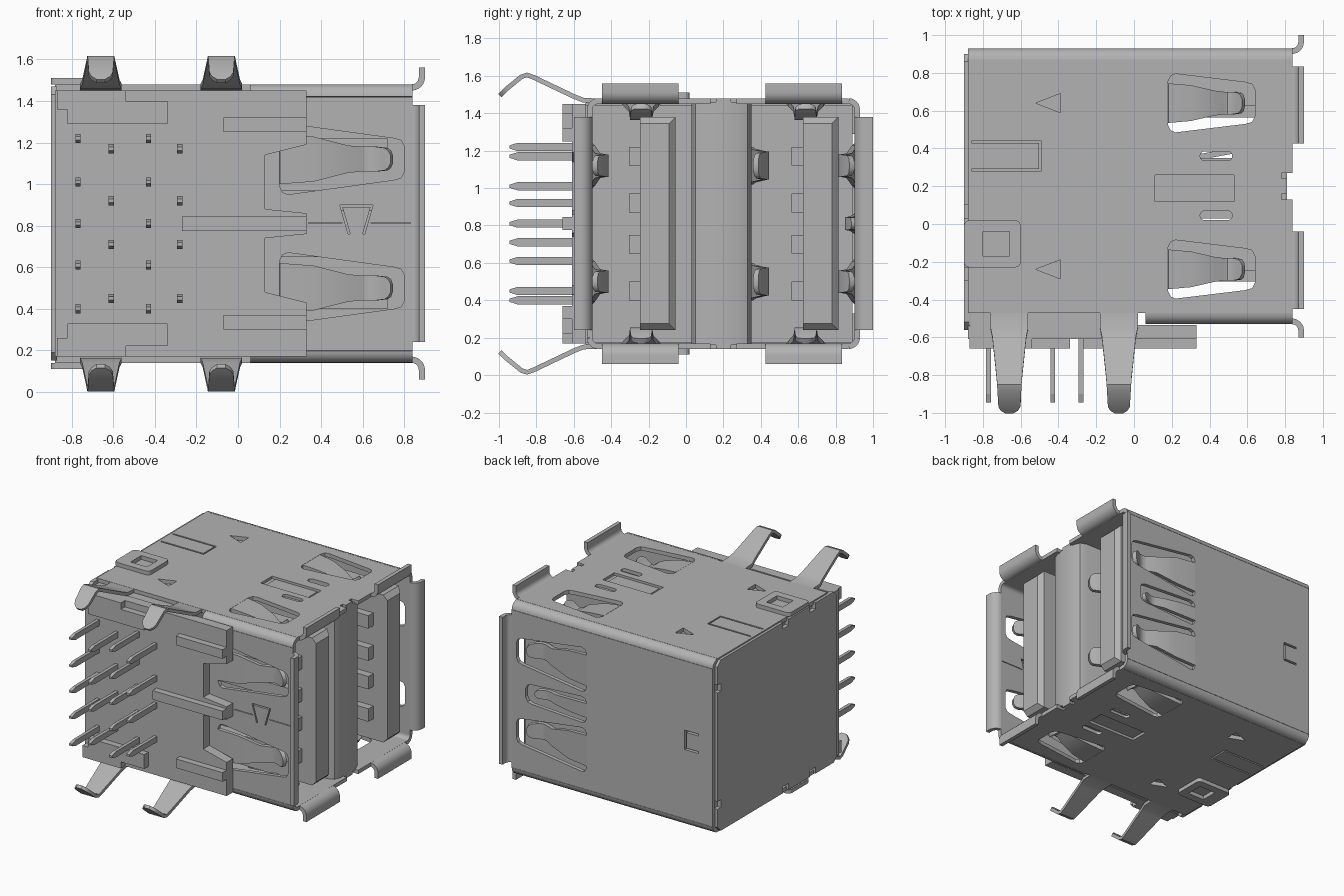
import bpy, bmesh, math

if "Cube" in bpy.data.objects:
    bpy.data.objects.remove(bpy.data.objects["Cube"], do_unlink=True)

MID = 0.81          # height of the symmetry plane
metal = bpy.data.materials.new("grey metal")
metal.use_nodes = True
GREY = (0.45, 0.45, 0.45, 1)
metal.diffuse_color = GREY
metal.node_tree.nodes["Principled BSDF"].inputs["Base Color"].default_value = GREY


def finish(name, bm):
    bmesh.ops.recalc_face_normals(bm, faces=bm.faces)
    mesh = bpy.data.meshes.new(name)
    bm.to_mesh(mesh)
    bm.free()
    ob = bpy.data.objects.new(name, mesh)
    bpy.context.collection.objects.link(ob)
    mesh.materials.append(metal)
    return ob


def smooth_shade(ob):
    bpy.ops.object.select_all(action='DESELECT')
    ob.select_set(True)
    bpy.context.view_layer.objects.active = ob
    bpy.ops.object.shade_smooth_by_angle(angle=math.radians(35))


def add_prism(bm, pts, frame, d0, d1):
    """Extrude the outline pts (u, w) from depth d0 to d1 inside a frame."""
    a = [bm.verts.new(frame(u, w, d0)) for u, w in pts]
    b = [bm.verts.new(frame(u, w, d1)) for u, w in pts]
    bm.faces.new(a)
    bm.faces.new(b[::-1])
    for i in range(len(pts)):
        j = (i + 1) % len(pts)
        bm.faces.new((a[j], a[i], b[i], b[j]))


def prism(name, pts, frame, d0, d1):
    bm = bmesh.new()
    add_prism(bm, pts, frame, d0, d1)
    return finish(name, bm)


def rect(u0, u1, w0, w1):
    return [(u0, w0), (u1, w0), (u1, w1), (u0, w1)]


def xyz(u, w, d):
    return (u, w, d)


def along_x(u, w, d):
    return (d, u, w)


def box(name, x0, x1, y0, y1, z0, z1):
    return prism(name, rect(x0, x1, y0, y1), xyz, z0, z1)


def rounded(u0, u1, w0, w1, r, steps=5):
    pts = []
    for k, (cu, cw) in enumerate(rect(u0 + r, u1 - r, w0 + r, w1 - r)):
        for s in range(steps + 1):
            a = math.pi * (1 + k / 2 + s / steps / 2)
            pts.append((cu + r * math.cos(a), cw + r * math.sin(a)))
    return pts


def sheet(name, outline, holes, frame, thick=0.03):
    """Flat metal sheet with punched holes, from a filled 2D curve."""
    curve = bpy.data.curves.new(name, 'CURVE')
    curve.dimensions, curve.fill_mode, curve.extrude = '2D', 'BOTH', thick / 2
    for loop in [outline] + holes:
        spline = curve.splines.new('POLY')
        spline.points.add(len(loop) - 1)
        for p, (u, w) in zip(spline.points, loop):
            p.co = (u, w, 0, 1)
        spline.use_cyclic_u = True
    flat = bpy.data.objects.new(name, curve)
    bpy.context.collection.objects.link(flat)
    graph = bpy.context.evaluated_depsgraph_get()
    mesh = bpy.data.meshes.new_from_object(flat.evaluated_get(graph))
    bm = bmesh.new()
    bm.from_mesh(mesh)
    bpy.data.objects.remove(flat, do_unlink=True)
    bpy.data.curves.remove(curve)
    bpy.data.meshes.remove(mesh)
    bmesh.ops.remove_doubles(bm, verts=bm.verts, dist=0.0001)
    for v in bm.verts:
        v.co = frame(*v.co)
    for f in bm.faces:
        f.smooth, f.material_index = False, 0
    finish(name, bm)


def strip(name, stations, frame, thick=0.03):
    """Bent sheet strip through stations (u, half width, depth)."""
    bm = bmesh.new()
    rows = [[bm.verts.new(frame(u, s * w, d)) for s in (-1, 1)] for u, w, d in stations]
    for p, q in zip(rows, rows[1:]):
        bm.faces.new((p[0], p[1], q[1], q[0]))
    ob = finish(name, bm)
    mod = ob.modifiers.new("sheet", 'SOLIDIFY')
    mod.thickness, mod.offset = thick, 0
    bpy.context.view_layer.objects.active = ob
    bpy.ops.object.modifier_apply(modifier=mod.name)
    smooth_shade(ob)


# Wall frames: u runs along x, w across the wall, d inwards
def wall(side, c):
    return {"top": lambda u, w, d: (u, c + w, 1.465 - d),
            "bottom": lambda u, w, d: (u, c + w, 0.155 + d),
            "front": lambda u, w, d: (u, -0.515 + d, c + w),
            "back": lambda u, w, d: (u, 0.915 - d, c + w),
            "divider": lambda u, w, d: (u, 0.345 + d, c + w)}[side]


def finger(frame, a, b, base, tip, depth=0.085):
    shape = [(0, base, 0), (0.3, base * 0.9, 0.15), (0.6, tip * 1.1, 0.5), (0.72, tip, 0.9),
             (0.79, tip, 1), (0.86, tip, 0.9), (0.95, tip * 0.9, 0.5),
             (0.98, tip * 0.7, 0.38), (1, tip * 0.3, 0.33)]
    strip("spring_finger", [(a + (b - a) * t, w, depth * d) for t, w, d in shape], frame)


def finger_hole(c, a, b, w0, w1):
    """Tapered opening around a spring finger, slightly rounded at its narrow end."""
    half = [(a, w0 - 0.04), (a + 0.015, w0 - 0.01), (a + 0.04, w0), (b - 0.05, w1 + 0.015),
            (b - 0.015, w1 + 0.005), (b, w1 - 0.025)]
    return [(u, c + w) for u, w in half] + [(u, c - w) for u, w in reversed(half)]


def groove(u0, u1, w0, w1, t):
    """U-shaped slit around a tab, open towards u0."""
    return [(u0, w0), (u1, w0), (u1, w1), (u0, w1), (u0, w1 - t), (u1 - t, w1 - t), (u1 - t, w0 + t), (u0, w0 + t)]


# Top and bottom walls with their holes, tabs, latches and board legs
wide = (-0.24, 0.64)
mouth_notch = [(-0.88, -0.47), (0.84, -0.47), (0.84, 0.13), (0.78, 0.13), (0.78, 0.16), (0.81, 0.16), (0.81, 0.24),
               (0.78, 0.24), (0.78, 0.27), (0.84, 0.27), (0.84, 0.87), (-0.88, 0.87)]
punched = [finger_hole(c, 0.18, 0.64, 0.155, 0.095) for c in wide]
punched += [rect(0.11, 0.53, 0.12, 0.26), groove(-0.86, -0.49, 0.28, 0.44, 0.012)]
punched += [rounded(0.35, 0.52, y - 0.025, y + 0.025, 0.024) for y in (0.045, 0.36)]
punched += [[(-0.52, y), (-0.39, y - 0.05), (-0.39, y + 0.05)] for y in wide]
for side in ("top", "bottom"):
    f = wall(side, 0)
    sheet("shell_" + side, mouth_notch, punched, f)
    for c in wide:
        finger(wall(side, c), 0.18, 0.58, 0.105, 0.06)
    prism("divider_tab", rect(0.14, 0.5, 0.125, 0.255), f, 0, 0.1)
    sheet("latch_plate", rounded(-0.9, -0.6, -0.23, 0.02, 0.03), [rect(-0.8, -0.66, -0.17, -0.04)],
          lambda u, w, d, f=f: f(u, w, d - 0.03))
    for x in (-0.66, -0.08):
        path = [(-0.44, 0.1, 0), (-0.55, 0.1, -0.005), (-0.6, 0.09, -0.025), (-0.81, 0.068, -0.125),
                (-0.85, 0.065, -0.14), (-0.88, 0.063, -0.13), (-0.96, 0.058, -0.065),
                (-0.98, 0.045, -0.045), (-0.995, 0.02, -0.03)]
        strip("board_leg", path, lambda u, w, d, f=f, x=x: f(x + w, u, d), 0.025)

# Front wall with a dovetail seam, back wall with a latch finger and a locking tab
tall = (-0.31, 0.31)
punched = [finger_hole(c, 0.2, 0.8, 0.17, 0.085) for c in tall]
dovetail = [(0.53, -0.05), (0.49, 0.09), (0.65, 0.09), (0.61, -0.05),
            (0.6, -0.05), (0.638, 0.08), (0.502, 0.08), (0.54, -0.05)]
seams = [dovetail, rect(0.34, 0.5, 0, 0.005), rect(0.64, 0.83, 0, 0.005)]
sheet("shell_front", rect(0.06, 0.84, -0.61, 0.61), punched + seams, wall("front", MID))
latch_holes = [finger_hole(0, 0.2, 0.72, 0.1, 0.06), groove(-0.76, -0.64, -0.075, 0.075, 0.015)]
sheet("shell_back", rect(-0.88, 0.84, -0.61, 0.61), punched + latch_holes, wall("back", MID))
finger(wall("back", MID), 0.2, 0.66, 0.055, 0.035, 0.05)
for side in ("front", "back"):
    for c in tall:
        finger(wall(side, MID + c), 0.2, 0.74, 0.12, 0.06)
for c in tall:
    finger(wall("divider", MID + c), 0.2, 0.74, 0.1, 0.075)

# Rounded long edges of the shell
for y, sy, x0 in ((-0.47, -1, 0.06), (0.87, 1, -0.88)):
    for sz in (-1, 1):
        bend = [(0.045 * math.cos(t * math.pi / 12), (0.84 - x0) / 2, 0.045 * math.sin(t * math.pi / 12)) for t in range(7)]
        strip("shell_corner", bend, lambda a, w, b, y=y, sy=sy, sz=sz, m=(0.84 + x0) / 2:
              (m + w, y + sy * a, MID + sz * (0.61 + b)))

# Flared flanges around the mouth
arc = [(0.835 + 0.05 * math.sin(t * math.pi / 12), 0.05 - 0.05 * math.cos(t * math.pi / 12)) for t in range(7)]
for side, c, w, high in [(s, c, 0.205, 0.095) for s in ("top", "bottom") for c in (-0.245, 0.63)] + [
        ("front", MID, 0.57, 0.085), ("back", MID, 0.57, 0.085)]:
    strip("mouth_flange", [(u, w, -d) for u, d in arc + [(0.885, high)]], wall(side, c))

# Closing panel at the far end, notched beside the latches
low = [(-0.56, -0.62), (-0.52, -0.66), (-0.3, -0.66), (-0.3, -0.61), (-0.23, -0.61), (-0.23, -0.66), (0.03, -0.66),
       (0.03, -0.61), (0.1, -0.61), (0.1, -0.66), (0.86, -0.66), (0.9, -0.62), (0.9, -0.48), (0.86, -0.48),
       (0.86, -0.42), (0.9, -0.42)]
prism("end_panel", low + [(y, -h) for y, h in reversed(low)], lambda u, w, d: (d, u, MID + w), -0.9, -0.87)

# Insulator body and board-side plate
box("insulator_body", -0.865, 0.0, -0.56, 0.89, 0.175, 1.445)
edge = [(-0.88, 0.64), (0.33, 0.64), (0.33, 0.38), (0.13, 0.33), (0.13, 0.07), (0.33, 0.05)]
outline = edge + [(u, -w) for u, w in reversed(edge)]
prism("insulator_plate", outline, wall("front", MID), -0.095, -0.02)
for x0, x1, z0, z1 in [(-0.82, -0.34, 0.48, 0.59), (-0.07, 0.33, 0.44, 0.51), (-0.87, -0.54, 0.55, 0.64)]:
    for s in (-1, 1):
        box("insulator_rib", x0, x1, -0.66, -0.58, *sorted((MID + s * z0, MID + s * z1)))
box("insulator_rib", -0.27, 0.33, -0.66, -0.58, MID - 0.035, MID + 0.035)

# Divider between the two ports
divider = prism("port_divider", [(-0.02, 0.03), (0.74, 0.03), (0.79, 0.05), (0.81, 0.1), (0.81, 0.28),
                                 (0.79, 0.33), (0.74, 0.35), (-0.02, 0.35)], xyz, 0.16, 1.46)
smooth_shade(divider)

# Tongues with chamfered ends and contact bars
for y in (-0.15, 0.72):
    bm = bmesh.new()
    add_prism(bm, rect(-0.02, 0.84, y - 0.095, y + 0.095), xyz, 0.24, 1.38)
    rim = [e for e in bm.edges if all(v.co.x > 0.8 for v in e.verts) and any(v.co.y > y for v in e.verts)]
    bmesh.ops.bevel(bm, geom=rim, offset=0.035, segments=1, affect='EDGES')
    finish("tongue", bm)
    for z in (0.45, 0.7, 0.92, 1.17):
        box("contact_bar", -0.02, 0.72, y - 0.155, y - 0.09, z - 0.05, z + 0.05)

# Board pins with tapered tips
tip = [(-0.58, -0.022), (-0.9, -0.022), (-0.945, -0.008), (-0.945, 0.008), (-0.9, 0.022), (-0.58, 0.022)]
for columns, heights in [((-0.77, -0.43), (-0.41, -0.2, 0, 0.2, 0.41)), ((-0.61, -0.28), (-0.36, -0.1, 0.11, 0.36))]:
    for x in columns:
        for h in heights:
            prism("board_pin", tip, lambda u, w, d, h=h: (d, u, MID + h + w), x - 0.0125, x + 0.0125)
